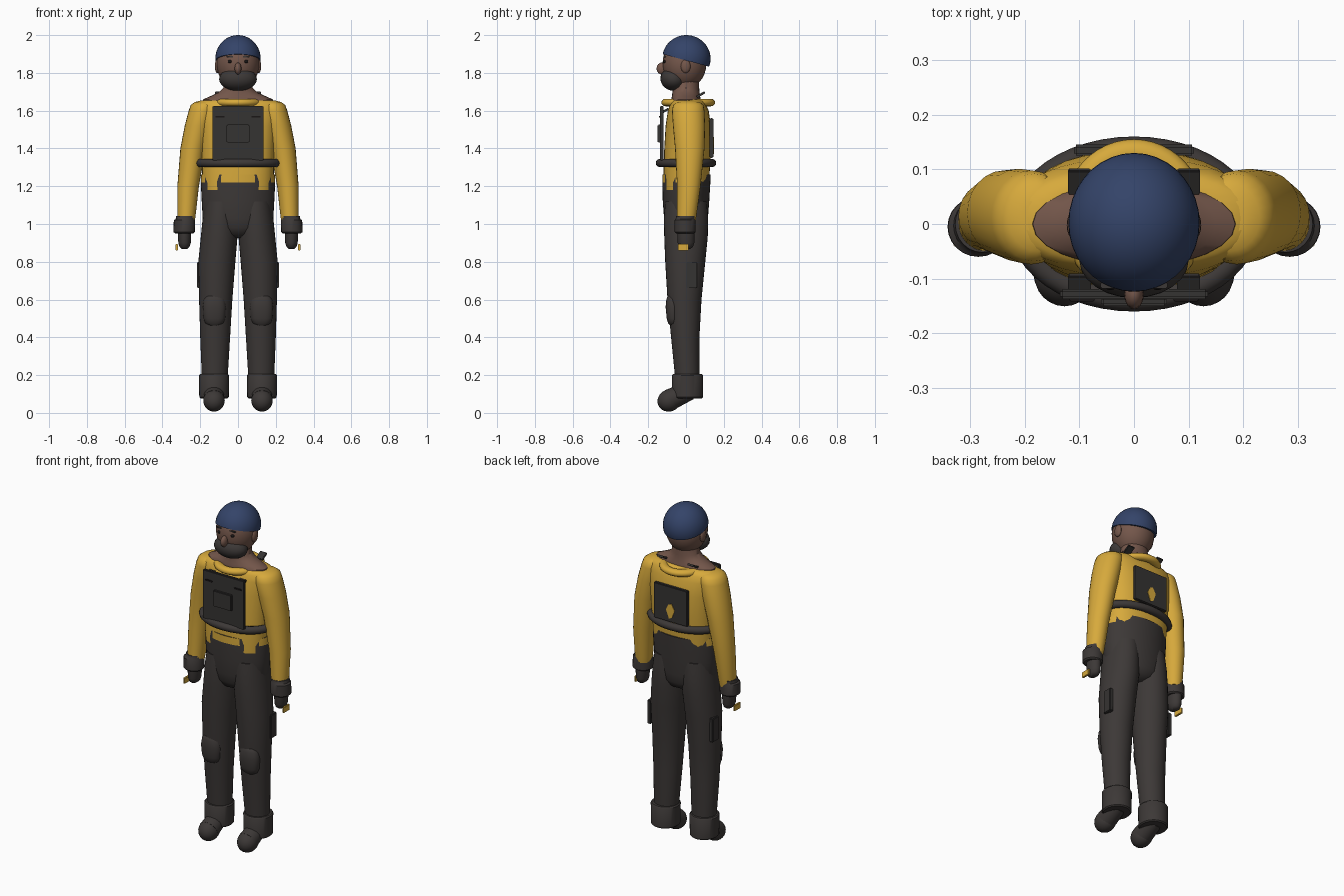
import bpy, bmesh, math
from mathutils import Matrix, Vector

if "Cube" in bpy.data.objects:
    bpy.data.objects.remove(bpy.data.objects["Cube"])


def mat(name, rgb):
    m = bpy.data.materials.new(name)
    m.diffuse_color = (*rgb, 1)
    m.use_nodes = True
    m.node_tree.nodes["Principled BSDF"].inputs["Base Color"].default_value = m.diffuse_color
    return m


YELLOW = mat("yellow_cloth", (0.68, 0.40, 0.045))
DARK = mat("charcoal_cloth", (0.046, 0.040, 0.038))
PANEL = mat("dark_panel", (0.036, 0.033, 0.032))
SKIN = mat("brown_skin", (0.175, 0.095, 0.07))
NAVY = mat("navy_knit", (0.034, 0.057, 0.14))
BLACK = mat("eye_black", (0.01, 0.008, 0.008))


def finish(name, bm, *mats, angle=40):
    bmesh.ops.recalc_face_normals(bm, faces=bm.faces)
    me = bpy.data.meshes.new(name)
    bm.to_mesh(me)
    bm.free()
    for m in mats:
        me.materials.append(m)
    ob = bpy.data.objects.new(name, me)
    bpy.context.collection.objects.link(ob)
    bpy.ops.object.select_all(action='DESELECT')
    ob.select_set(True)
    bpy.context.view_layer.objects.active = ob
    bpy.ops.object.shade_smooth_by_angle(angle=math.radians(angle))
    return ob


def loft(rings, n=32, power=2.0):
    """Stack of horizontal rings: (z, cx, cy, rx, ry)."""
    bm = bmesh.new()
    rows = []
    for z, cx, cy, rx, ry in rings:
        row = []
        for i in range(n):
            a = 2 * math.pi * i / n
            c, s = math.cos(a), math.sin(a)
            row.append(bm.verts.new((cx + rx * math.copysign(abs(c) ** (2 / power), c),
                                     cy + ry * math.copysign(abs(s) ** (2 / power), s), z)))
        rows.append(row)
    for lo, hi in zip(rows, rows[1:]):
        for i in range(n):
            j = (i + 1) % n
            bm.faces.new((lo[i], lo[j], hi[j], hi[i]))
    bm.faces.new(rows[0])
    bm.faces.new(rows[-1])
    return bm


def ball(name, loc, r, m, tilt=0, seg=24):
    bm = bmesh.new()
    bmesh.ops.create_uvsphere(bm, u_segments=seg, v_segments=seg // 2, radius=1)
    bm.transform(Matrix.Translation(loc) @ Matrix.Rotation(tilt, 4, 'X') @ Matrix.Diagonal((*r, 1)))
    return finish(name, bm, m)


def box(name, loc, size, m, tilt=0, bevel=0.004):
    bm = bmesh.new()
    bmesh.ops.create_cube(bm, size=1)
    bm.transform(Matrix.Diagonal((*size, 1)))
    if bevel:
        bmesh.ops.bevel(bm, geom=bm.edges[:], offset=bevel, segments=2, affect='EDGES')
    bm.transform(Matrix.Translation(loc) @ Matrix.Rotation(tilt, 4, 'X'))
    return finish(name, bm, m)


def ring(name, loc, rx, ry, tube_xy, tube_z, m, n=48, k=12):
    bm = bmesh.new()
    rows = []
    for i in range(n):
        a = 2 * math.pi * i / n
        row = []
        for j in range(k):
            b = 2 * math.pi * j / k
            t = tube_xy * math.cos(b)
            row.append(bm.verts.new((loc[0] + (rx + t) * math.cos(a),
                                     loc[1] + (ry + t) * math.sin(a), loc[2] + tube_z * math.sin(b))))
        rows.append(row)
    for i in range(n):
        p, q = rows[i], rows[(i + 1) % n]
        for j in range(k):
            bm.faces.new((p[j], q[j], q[(j + 1) % k], p[(j + 1) % k]))
    return finish(name, bm, m)


# Jacket body, with collar roll and skin of neck and shoulders
finish("jacket_body", loft([(1.18, 0, 0, .185, .118), (1.27, 0, .003, .19, .122),
                            (1.40, 0, .01, .195, .125), (1.52, 0, .012, .205, .12),
                            (1.60, 0, .012, .22, .108), (1.635, 0, .01, .225, .095),
                            (1.652, 0, .01, .20, .085), (1.66, 0, .01, .16, .07)], power=2.4), YELLOW)
ring("collar_roll", (0, .012, 1.643), .108, .118, .025, .02, YELLOW)
finish("neck", loft([(1.63, 0, -.0, .19, .08), (1.66, 0, 0, .185, .078), (1.675, 0, 0, .15, .075),
                     (1.695, 0, 0, .105, .072), (1.72, 0, 0, .078, .07), (1.80, 0, 0, .075, .07)], n=24), SKIN)

# Trouser seat, with the front notch showing jacket colour
hips = loft([(.925, 0, .005, .05, .05), (.945, 0, .003, .11, .09), (.98, 0, .002, .165, .108),
             (1.03, 0, 0, .187, .116), (1.12, 0, 0, .192, .123), (1.22, 0, .002, .197, .127),
             (1.262, 0, .003, .195, .128)], n=40)
for f in hips.faces:
    c = f.calc_center_median()
    if 1.22 < c.z < 1.26 and (c.y < 0 and abs(c.x) < .085 or abs(c.x) > .18):
        f.material_index = 1
finish("trouser_seat", hips, DARK, YELLOW)

# Chest bib, pocket, belt roll and back panel
box("chest_bib", (0, -.128, 1.48), (.27, .018, .29), PANEL)
box("bib_pocket", (0, -.142, 1.478), (.12, .016, .095), PANEL)
ring("belt_roll", (0, 0, 1.323), .207, .138, .022, .022, DARK)
box("back_panel", (0, .135, 1.455), (.22, .02, .21), PANEL)
bm = bmesh.new()
pts = [(-.028, 1.425), (-.008, 1.46), (.012, 1.452), (.028, 1.42), (.008, 1.37), (-.012, 1.38)]
f = bm.faces.new([bm.verts.new((x, .1455, z)) for x, z in pts])
out = bmesh.ops.extrude_face_region(bm, geom=[f])
for v in out["geom"]:
    if isinstance(v, bmesh.types.BMVert):
        v.co.y += .003
finish("back_badge", bm, YELLOW)

# Head, nose, beard and knit cap
ball("head", (0, -.008, 1.85), (.113, .116, .135), SKIN, seg=32)
ball("nose", (0, -.128, 1.823), (.018, .028, .032), SKIN, seg=16)
ball("beard", (0, -.066, 1.767), (.1, .07, .062), DARK, tilt=math.radians(-12))
bm = bmesh.new()
bmesh.ops.create_uvsphere(bm, u_segments=36, v_segments=24, radius=1)
bm.transform(Matrix.Translation((0, .002, 1.875)) @ Matrix.Diagonal((.12, .128, .125, 1)))
cut = bmesh.ops.bisect_plane(bm, geom=bm.verts[:] + bm.edges[:] + bm.faces[:],
                             plane_co=(0, 0, 1.866), plane_no=Vector((0, .27, 1)).normalized(), clear_inner=True)
bmesh.ops.contextual_create(bm, geom=[e for e in cut["geom_cut"] if isinstance(e, bmesh.types.BMEdge)])
finish("knit_cap", bm, NAVY)

for s, side in ((-1, "left"), (1, "right")):
    # Face details
    ball(side + "_ear", (s * .11, -.002, 1.835), (.013, .026, .036), SKIN, seg=16)
    ball(side + "_eye", (s * .043, -.112, 1.86), (.011, .009, .009), BLACK, seg=12)
    box(side + "_eyebrow", (s * .043, -.112, 1.886), (.036, .012, .007), DARK, bevel=.002)
    # Sleeve, glove cuff, hand and pull tab
    finish(side + "_sleeve", loft([(1.0, s * .275, 0, .044, .048), (1.04, s * .273, .003, .048, .052),
                                   (1.2, s * .264, .015, .057, .062), (1.4, s * .238, .02, .067, .078),
                                   (1.52, s * .21, .016, .072, .085), (1.60, s * .188, .012, .073, .086),
                                   (1.63, s * .182, .012, .068, .08), (1.645, s * .175, .012, .055, .062),
                                   (1.653, s * .17, .012, .03, .035)], n=24), YELLOW)
    finish(side + "_glove_cuff", loft([(.95, s * .285, -.005, .048, .048), (.957, s * .285, -.005, .056, .055),
                                       (1.02, s * .284, -.005, .056, .055), (1.026, s * .28, -.003, .05, .052),
                                       (1.043, s * .277, 0, .05, .052)], n=24), DARK)
    finish(side + "_hand", loft([(.868, s * .283, 0, .014, .022), (.878, s * .283, 0, .026, .036),
                                 (.90, s * .283, 0, .033, .044), (.97, s * .283, 0, .036, .046)], n=20), DARK)
    box(side + "_pull_tab", (s * .324, -.014, .877), (.012, .055, .034), YELLOW, bevel=.002)
    # Trouser leg, knee pad and thigh pocket
    finish(side + "_trouser_leg", loft([(.12, s * .124, .006, .064, .06), (.2, s * .123, .006, .069, .065),
                                        (.4, s * .121, -.004, .079, .075), (.6, s * .118, -.008, .088, .09),
                                        (.8, s * .112, -.004, .098, .106), (.93, s * .1, 0, .097, .115),
                                        (1.03, s * .095, 0, .092, .117), (1.12, s * .09, 0, .085, .11)]), DARK)
    finish(side + "_knee_pad", loft([(.463, s * .125, -.065, .03, .02), (.475, s * .125, -.065, .048, .03),
                                     (.50, s * .125, -.065, .058, .037), (.56, s * .125, -.066, .062, .042),
                                     (.60, s * .125, -.066, .056, .038), (.622, s * .125, -.066, .042, .03),
                                     (.632, s * .125, -.066, .022, .018)], n=24, power=2.3), DARK)
    box(side + "_thigh_pocket", (s * .204, .03, .73), (.024, .055, .14), PANEL)
    # Boot cuff and toe
    finish(side + "_boot_cuff", loft([(.077, s * .127, .008, .072, .075), (.083, s * .127, .008, .078, .081),
                                      (.198, s * .127, .008, .08, .082), (.205, s * .127, .008, .074, .077)]), DARK)
    ball(side + "_boot", (s * .127, -.088, .066), (.057, .064, .058), DARK, tilt=math.radians(25))
    bm = bmesh.new()
    bmesh.ops.create_cone(bm, cap_ends=True, segments=24, radius1=.057, radius2=.05, depth=.12)
    bm.transform(Matrix.Translation((s * .127, -.035, .093)) @ Matrix.Rotation(math.radians(-65), 4, 'X'))
    finish(side + "_boot_instep", bm, DARK)
    # Shoulder strap pieces and buckles
    box(side + "_strap_back", (s * .1, .078, 1.685), (.042, .05, .012), PANEL, tilt=math.radians(30), bevel=.002)
    box(side + "_strap_front", (s * .1, -.11, 1.60), (.042, .04, .012), PANEL, tilt=math.radians(30), bevel=.002)
    box(side + "_buckle", (s * .095, -.138, 1.568), (.046, .008, .01), BLACK, bevel=.002)
